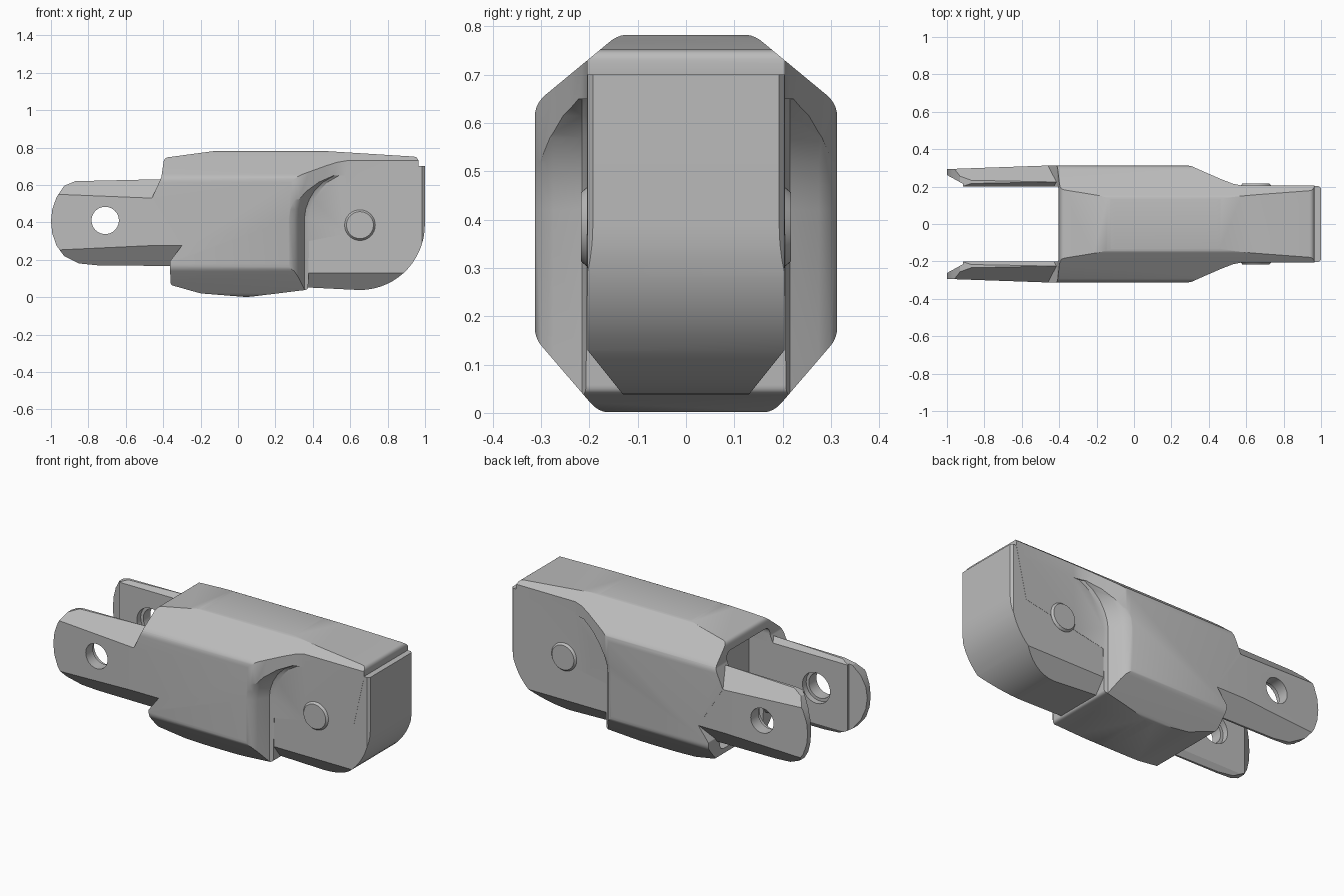
import bpy, bmesh, math
from mathutils import Vector

if "Cube" in bpy.data.objects:
    bpy.data.objects.remove(bpy.data.objects["Cube"])

steel = bpy.data.materials.new("light_grey_metal")
steel.use_nodes = True
GREY = (0.5, 0.5, 0.5, 1)
steel.diffuse_color = GREY
steel.node_tree.nodes["Principled BSDF"].inputs["Base Color"].default_value = GREY


def fillet(pts, r, steps=5):
    """Round the corners of a closed outline; r is one radius or one per corner."""
    out = []
    for i, p in enumerate(pts):
        p = Vector(p)
        rad = r[i] if isinstance(r, list) else r
        a, b = Vector(pts[i - 1]) - p, Vector(pts[(i + 1) % len(pts)]) - p
        if rad == 0:
            out.append(tuple(p))
            continue
        cut = min(rad / math.tan(a.angle(b) / 2), a.length * 0.48, b.length * 0.48)
        start, end = p + a.normalized() * cut, p + b.normalized() * cut
        for k in range(steps + 1):
            t = k / steps
            out.append(tuple(start * (1 - t) ** 2 + p * 2 * t * (1 - t) + end * t * t))
    return out


def place(axis, p, d):
    return {"x": (d, p[0], p[1]), "y": (p[0], d, p[1]), "z": (p[0], p[1], d)}[axis]


def loft(name, axis, slices):
    """Solid through matching outlines, given as (distance along axis, outline)."""
    bm = bmesh.new()
    rings = [[bm.verts.new(place(axis, p, d)) for p in pts] for d, pts in slices]
    n = len(rings[0])
    for a, b in zip(rings, rings[1:]):
        for i in range(n):
            j = (i + 1) % n
            bm.faces.new((a[i], a[j], b[j], b[i]))
    bm.faces.new(rings[0])
    bm.faces.new(rings[-1])
    bmesh.ops.recalc_face_normals(bm, faces=bm.faces)
    mesh = bpy.data.meshes.new(name)
    bm.to_mesh(mesh)
    bm.free()
    mesh.materials.append(steel)
    ob = bpy.data.objects.new(name, mesh)
    bpy.context.collection.objects.link(ob)
    return ob


def prism(name, axis, pts, lo, hi):
    return loft(name, axis, [(lo, pts), (hi, pts)])


def circle(cx, cz, r, n=40):
    return [(cx + r * math.cos(math.tau * i / n), cz + r * math.sin(math.tau * i / n))
            for i in range(n)]


def mirrored(half):
    return half + [(-y, z) for y, z in reversed(half)]


def boolean(ob, cutter, operation):
    mod = ob.modifiers.new("cut", "BOOLEAN")
    mod.operation, mod.solver, mod.object = operation, "EXACT", cutter
    bpy.context.view_layer.objects.active = ob
    bpy.ops.object.modifier_apply(modifier=mod.name)
    bpy.data.objects.remove(cutter)


def smooth(ob, degrees=28):
    bpy.ops.object.select_all(action="DESELECT")
    ob.select_set(True)
    bpy.context.view_layer.objects.active = ob
    bpy.ops.object.shade_smooth_by_angle(angle=math.radians(degrees))


# Housing: side outline crossed with a rounded octagonal section
side = [(-0.36, 0.065), (-0.2, 0.02), (0.05, 0), (0.375, 0.04), (0.38, 0.3), (0.9, 0.4),
        (0.965, 0.69), (0.965, 0.75), (0.45, 0.782), (-0.12, 0.782), (-0.395, 0.745),
        (-0.41, 0.64), (-0.46, 0.53), (-0.30, 0.275), (-0.365, 0.19)]
radii = [0.02, 0.1, 0.3, 0.02, 0, 0, 0, 0.03, 0.3, 0.3, 0.03, 0.03, 0, 0, 0.01]
housing = prism("housing", "y", fillet(side, radii), -0.5, 0.5)
octagon = mirrored([(0.18, 0), (0.313, 0.155), (0.313, 0.64), (0.14, 0.783)])
boolean(housing, prism("section", "x", fillet(octagon, 0.06), -1.2, 1.2), "INTERSECT")

# Narrowing towards the head, and the curved pocket around each cheek
taper = [(0.25, 0.36), (0.27, 0.316), (0.31, 0.308), (0.38, 0.277), (0.47, 0.238),
         (0.53, 0.215), (0.58, 0.205), (1.2, 0.205), (1.2, 0.36)]
arc = [(0.38, -0.1), (0.38, 0.42), (0.387, 0.47), (0.405, 0.52), (0.435, 0.57),
       (0.48, 0.615), (0.54, 0.65), (1.3, 0.65), (1.3, -0.1)]
flare = [(0.205, 0), (0.215, -0.025), (0.275, -0.06), (0.3, -0.08), (0.311, -0.105), (0.36, -0.2)]
for s in (-1, 1):
    boolean(housing, prism("taper", "z", [(x, s * y) for x, y in taper], -0.2, 1), "DIFFERENCE")
    pocket = loft("pocket", "y", [(s * y, [(x + dx, z) for x, z in arc]) for y, dx in flare])
    boolean(housing, pocket, "DIFFERENCE")

# Open mouth between the prongs
mouth = fillet([(-0.2, 0.1), (0.2, 0.1), (0.2, 0.69), (-0.2, 0.69)], 0.04)
boolean(housing, prism("mouth", "x", mouth, -0.7, -0.27), "DIFFERENCE")
smooth(housing)

# Head tongue with a round lower nose
nose = [(0.65 + 0.349 * math.sin(a), 0.387 - 0.349 * math.cos(a))
        for a in [math.radians(6 * i) for i in range(16)]]
tongue = prism("head_tongue", "y", [(0.2, 0.06)] + nose + [(0.999, 0.70), (0.2, 0.70)], -0.4, 0.4)
belly = mirrored([(0.10, 0), (0.204, 0.13), (0.204, 0.8)])
boolean(tongue, prism("belly", "x", belly, 0, 1.2), "INTERSECT")
plan = mirrored([(0.204, 0), (0.204, 0.985), (0.188, 1.005)])
boolean(tongue, prism("plan", "z", [(x, y) for y, x in plan], -0.2, 1), "INTERSECT")
smooth(tongue)

# Prongs with bored holes, and the pivot caps on the head
outline = [(-0.2, 0.165), (-0.75, 0.17), (-0.85, 0.18), (-0.93, 0.22), (-0.97, 0.275),
           (-0.993, 0.34), (-1, 0.405), (-0.993, 0.47), (-0.97, 0.535), (-0.93, 0.595),
           (-0.87, 0.62), (-0.2, 0.635)]
bar = [(0.312, 0.275), (0.312, 0.53), (0.225, 0.63), (0.2, 0.60), (0.2, 0.20), (0.225, 0.16)]
draft = [(-1.1, 0.29), (-0.45, 0.313), (-0.1, 0.313), (-0.1, 0.18), (-0.915, 0.18),
         (-0.915, 0.215), (-1.0, 0.262), (-1.1, 0.27)]
for s, label in ((-1, "right"), (1, "left")):
    prong = prism(label + "_prong", "y", outline, s * 0.15, s * 0.4)
    boolean(prong, prism("bar", "x", [(s * y, z) for y, z in bar], -1.2, -0.22), "INTERSECT")
    boolean(prong, prism("draft", "z", [(x, s * y) for x, y in draft], -0.2, 1), "INTERSECT")
    boolean(prong, prism("hole", "y", circle(-0.71, 0.41, 0.073), s * 0.1, s * 0.5), "DIFFERENCE")
    boolean(prong, prism("bore", "y", circle(-0.71, 0.41, 0.09), s * 0.1, s * 0.235), "DIFFERENCE")
    smooth(prong, 20)
    cap = loft(label + "_pivot_cap", "y", [(s * y, circle(0.652, 0.385, r))
               for y, r in ((0.19, 0.082), (0.205, 0.082), (0.217, 0.072))])
    smooth(cap)
